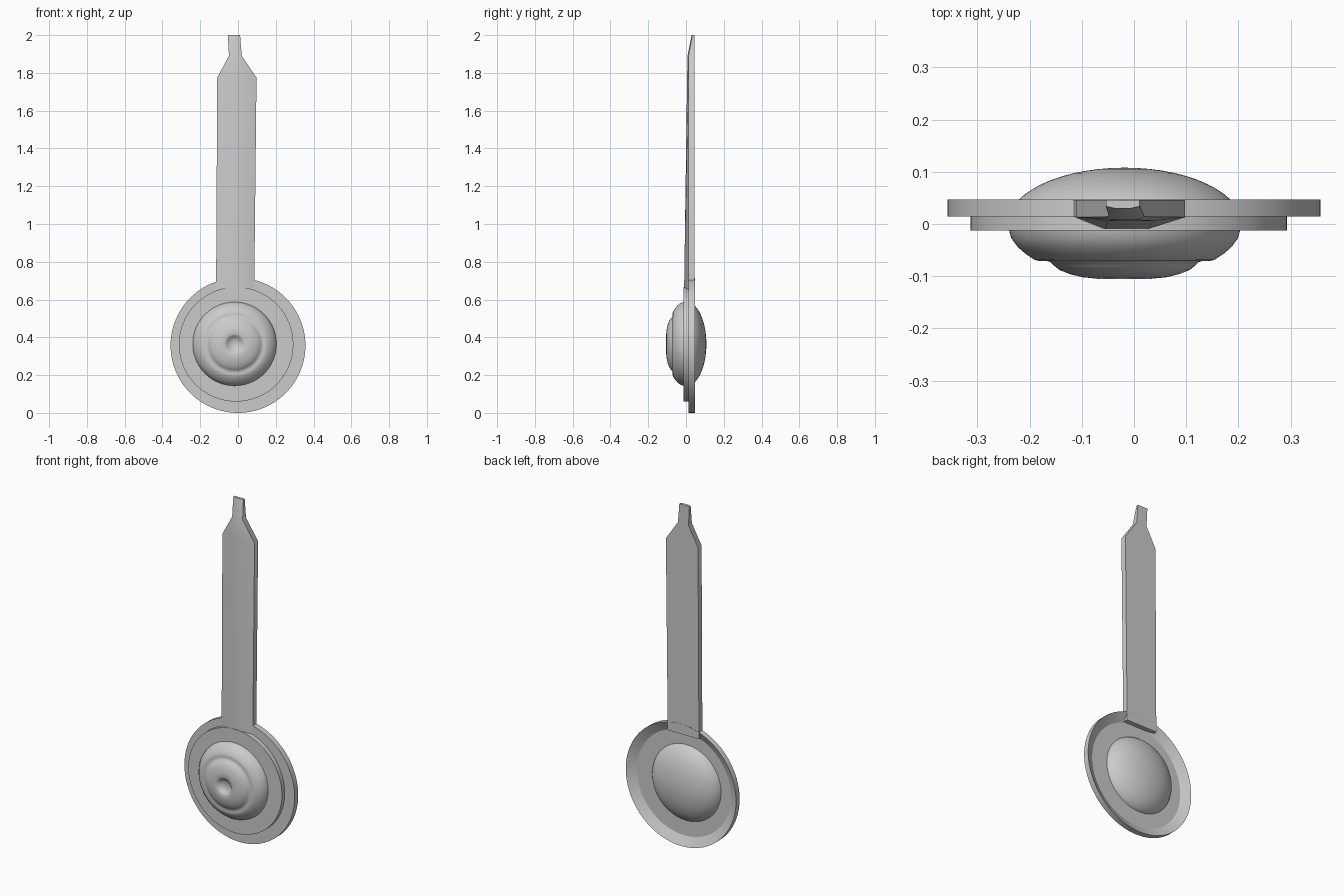
import bpy, bmesh, math

if "Cube" in bpy.data.objects:
    bpy.data.objects.remove(bpy.data.objects["Cube"])


def finish(name, bm, angle=35):
    bmesh.ops.remove_doubles(bm, verts=bm.verts, dist=1e-5)
    bmesh.ops.recalc_face_normals(bm, faces=bm.faces)
    mesh = bpy.data.meshes.new(name)
    bm.to_mesh(mesh)
    bm.free()
    obj = bpy.data.objects.new(name, mesh)
    bpy.context.collection.objects.link(obj)
    bpy.ops.object.select_all(action='DESELECT')
    obj.select_set(True)
    bpy.context.view_layer.objects.active = obj
    bpy.ops.object.shade_smooth_by_angle(angle=math.radians(angle))
    return obj


def lathe(name, profile, x, z, steps=96, angle=35):
    """Spin (radius, y) points about a front-to-back axis through x, z."""
    bm = bmesh.new()
    verts = [bm.verts.new((x + r, y, z)) for r, y in profile]
    edges = [bm.edges.new(pair) for pair in zip(verts, verts[1:])]
    bmesh.ops.spin(bm, geom=verts + edges, cent=(x, 0, z), axis=(0, 1, 0),
                   angle=math.tau, steps=steps, use_merge=False)
    return finish(name, bm, angle)


# Outer disc with dished back
lathe("outer_disc", [(0, 0.014), (0.357, 0.014), (0.357, 0.047),
                     (0.305, 0.018), (0, 0.018)], 0, 0.357, angle=25)

# Raised middle plate
lathe("middle_plate", [(0, -0.012), (0.303, -0.012), (0.303, 0.015),
                       (0, 0.015)], -0.01, 0.363)

# Central dome: dimpled, grooved front and plain elliptical back
front = [(0, -0.082), (0.02, -0.084), (0.035, -0.091), (0.044, -0.101),
         (0.052, -0.105), (0.08, -0.102), (0.105, -0.096), (0.125, -0.088),
         (0.135, -0.080), (0.142, -0.073), (0.152, -0.070), (0.162, -0.071),
         (0.172, -0.069), (0.19, -0.057), (0.205, -0.044), (0.217, -0.028)]
back = [(0.225 * math.cos(t), 0.108 * math.sin(t))
        for t in (math.pi / 2 * i / 14 for i in range(15))]
lathe("dome", front + back, -0.018, 0.365, angle=40)

# Handle: lofted sections (z, left, right, edge y, crown y, crown inset)
sections = [(0.655, -0.116, 0.086, 0.014, -0.010, 0.06),
            (1.775, -0.110, 0.098, 0.013, 0.006, 0.06),
            (1.89, -0.048, 0.020, 0.014, 0.008, 0.018),
            (2.0, -0.054, 0.011, 0.034, 0.030, 0.018)]
bm = bmesh.new()
loops = []
for z, xl, xr, ye, yc, inset in sections:
    pts = [(xl, 0.046), (xl, ye), (xl + inset, yc),
           (xr - inset, yc), (xr, ye), (xr, 0.046)]
    loops.append([bm.verts.new((x, y, z)) for x, y in pts])
for a, b in zip(loops, loops[1:]):
    for i in range(6):
        j = (i + 1) % 6
        bm.faces.new((a[i], a[j], b[j], b[i]))
bm.faces.new(loops[0])
bm.faces.new(loops[-1])
finish("handle", bm)
